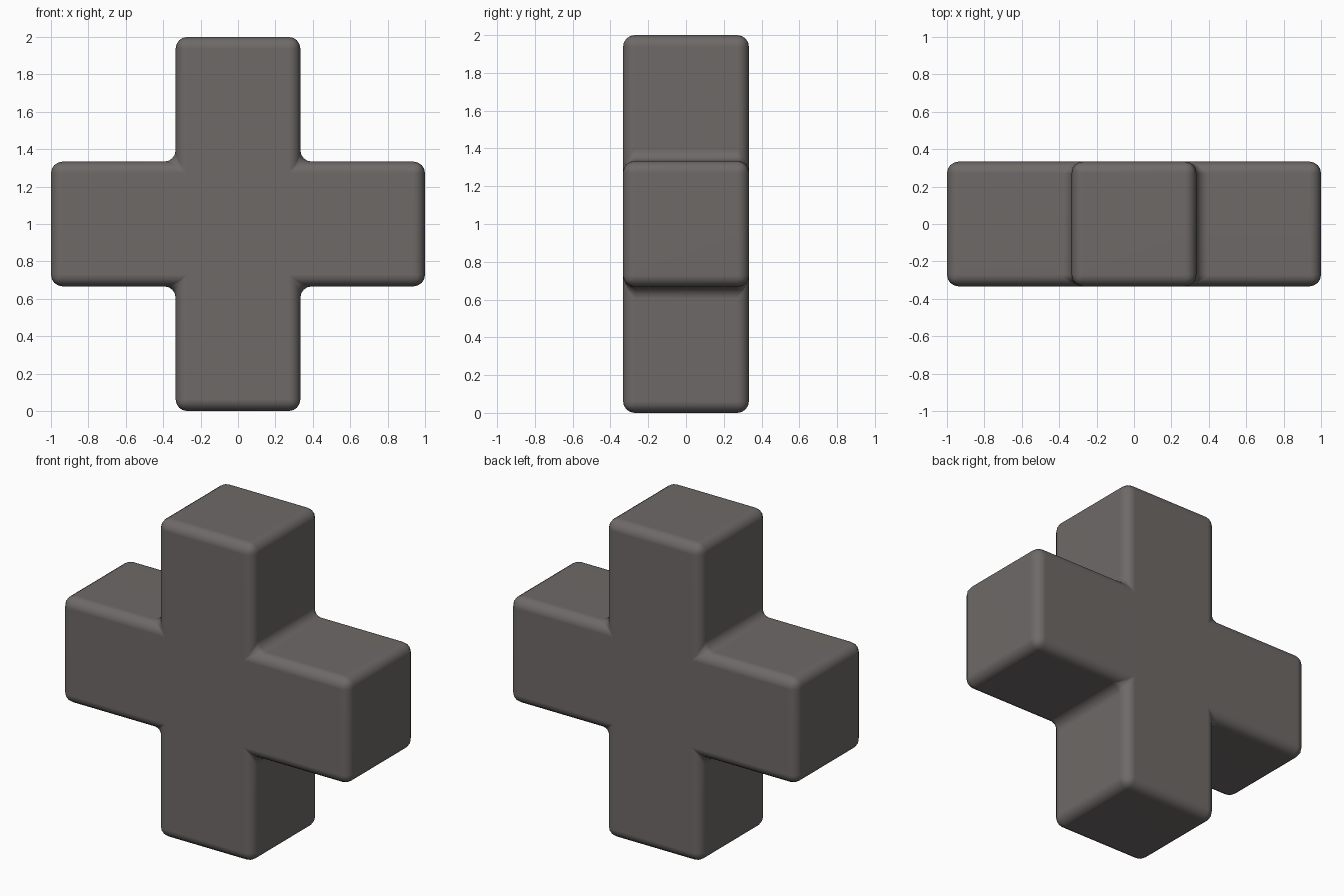
import bpy, bmesh

if "Cube" in bpy.data.objects:
    bpy.data.objects.remove(bpy.data.objects["Cube"])

A, B, R = 1 / 3, 1.0, 0.062   # arm half width, arm reach, edge rounding

grey = bpy.data.materials.new("warm_dark_grey")
grey.diffuse_color = (0.155, 0.142, 0.137, 1)
grey.use_nodes = True
grey.node_tree.nodes["Principled BSDF"].inputs["Base Color"].default_value = grey.diffuse_color

# Cross profile in the XZ plane: one quadrant turned four times
outline = []
x_pts = [(B, -A), (B, A), (A, A)]
for _ in range(4):
    outline += x_pts
    x_pts = [(-z, x) for x, z in x_pts]

# Extrude the profile along y
bm = bmesh.new()
face = bm.faces.new([bm.verts.new((x, -A, z + 1)) for x, z in outline])
ext = bmesh.ops.extrude_face_region(bm, geom=[face])
verts = [v for v in ext["geom"] if isinstance(v, bmesh.types.BMVert)]
bmesh.ops.translate(bm, verts=verts, vec=(0, 2 * A, 0))
bmesh.ops.recalc_face_normals(bm, faces=bm.faces)
for f in bm.faces:
    f.smooth = True
mesh = bpy.data.meshes.new("plus_block")
bm.to_mesh(mesh)
bm.free()
mesh.materials.append(grey)
plus = bpy.data.objects.new("plus_block", mesh)
bpy.context.collection.objects.link(plus)

# Round every edge, inner corners included
bev = plus.modifiers.new("rounded_edges", 'BEVEL')
bev.width = R
bev.segments = 4
bev.limit_method = 'ANGLE'
wn = plus.modifiers.new("flat_face_shading", 'WEIGHTED_NORMAL')
wn.keep_sharp = True
